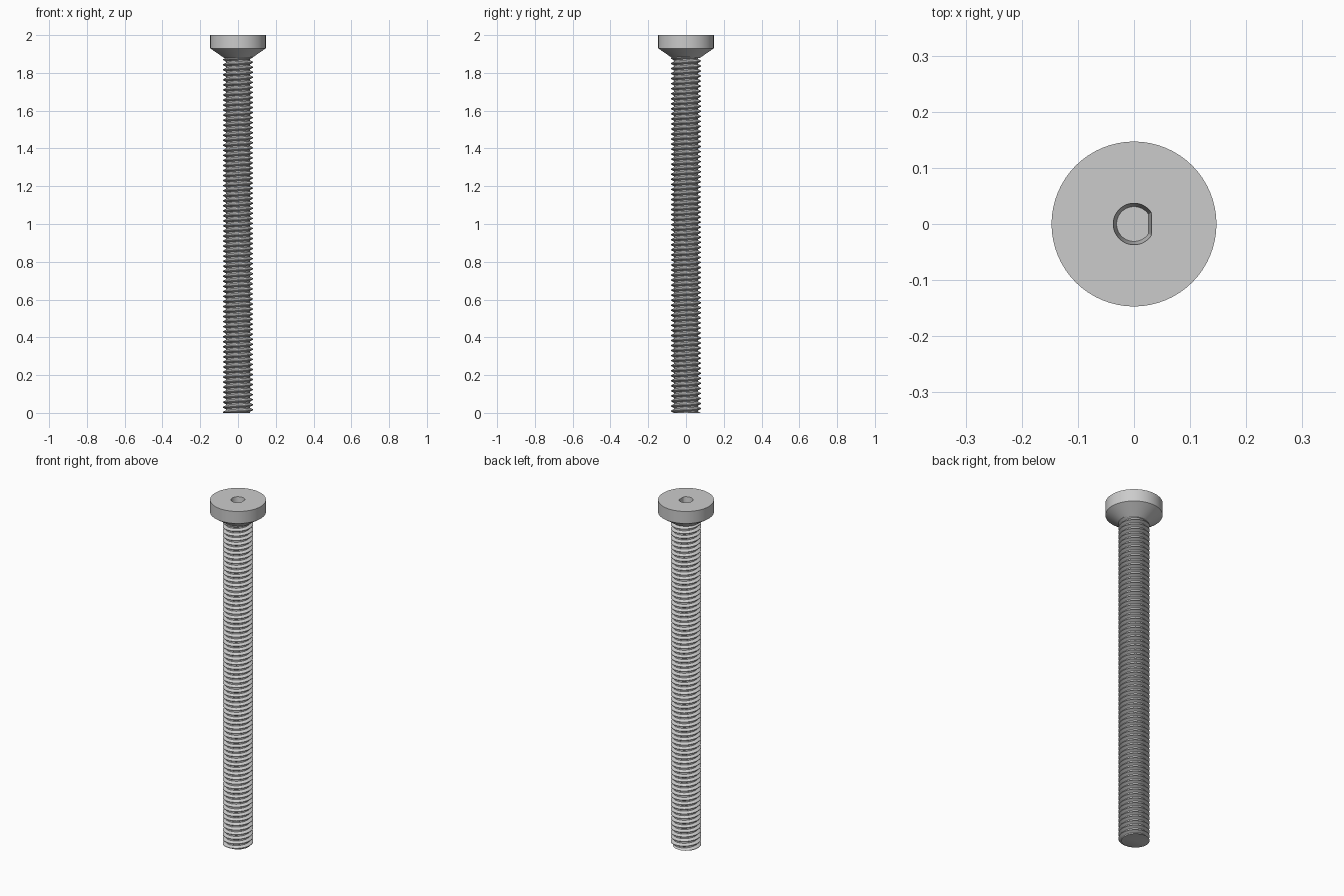
import bpy, bmesh, math

cube = bpy.data.objects.get("Cube")
if cube:
    bpy.data.objects.remove(cube, do_unlink=True)

steel = bpy.data.materials.new("grey_steel")
steel.use_nodes = True
GREY = (0.6, 0.6, 0.6, 1)
steel.diffuse_color = GREY
steel.node_tree.nodes["Principled BSDF"].inputs["Base Color"].default_value = GREY

SEG = 64
PITCH = 2 / 75
CREST, ROOT = 0.08, 0.064
SHAFT_TOP = 1.9


def finish(bm, name):
    """Turn a bmesh into a smooth object with sharp edges kept."""
    bmesh.ops.recalc_face_normals(bm, faces=bm.faces)
    mesh = bpy.data.meshes.new(name)
    bm.to_mesh(mesh)
    bm.free()
    mesh.materials.append(steel)
    obj = bpy.data.objects.new(name, mesh)
    bpy.context.collection.objects.link(obj)
    bpy.ops.object.select_all(action='DESELECT')
    obj.select_set(True)
    bpy.context.view_layer.objects.active = obj
    bpy.ops.object.shade_smooth_by_angle(angle=math.radians(30))
    return obj


def circle(radius, flat=None):
    """Points of a circle, cut straight at x = flat if given."""
    pts = []
    for i in range(SEG):
        a = math.tau * i / SEG
        x, y = radius * math.cos(a), radius * math.sin(a)
        if flat and x > flat:
            x, y = flat, y * math.sqrt(radius**2 - flat**2) / radius
            y = flat * math.tan(a)
        pts.append((x, y))
    return pts


def loft(bm, sections):
    """Skin a stack of (points, z) rings and cap both ends."""
    rings = [[bm.verts.new((x, y, z)) for x, y in pts] for pts, z in sections]
    for a, b in zip(rings, rings[1:]):
        for i in range(SEG):
            j = (i + 1) % SEG
            bm.faces.new((a[i], a[j], b[j], b[i]))
    bm.faces.new(rings[0])
    bm.faces.new(rings[-1])


# Head: conical underside, straight rim, flat top with a D-shaped tapered socket
bm = bmesh.new()
loft(bm, [(circle(0.075), 1.88), (circle(0.147), 1.93), (circle(0.147), 2.0),
          (circle(0.037, 0.031), 2.0), (circle(0.031, 0.026), 1.94)])
finish(bm, "screw_head")

# Shaft: one continuous right-handed helical thread
profile = [(0.0, ROOT), (0.25, ROOT), (0.56, CREST), (0.69, CREST)]
turns = math.ceil(SHAFT_TOP / PITCH) + 3
bm = bmesh.new()
columns = []
for i in range(SEG + 1):
    a = math.tau * i / SEG
    columns.append([
        bm.verts.new((r * math.cos(a), r * math.sin(a), (t - 2 + f + i / SEG) * PITCH))
        for t in range(turns) for f, r in profile])
for left, right in zip(columns, columns[1:]):
    for k in range(len(left) - 1):
        bm.faces.new((left[k], right[k], right[k + 1], left[k + 1]))
bmesh.ops.remove_doubles(bm, verts=bm.verts, dist=1e-5)

# Trim both ends flat and close them
for z, normal in ((0, (0, 0, -1)), (SHAFT_TOP, (0, 0, 1))):
    geom = bm.verts[:] + bm.edges[:] + bm.faces[:]
    cut = bmesh.ops.bisect_plane(bm, geom=geom, dist=1e-6, plane_co=(0, 0, z),
                                 plane_no=normal, clear_outer=True)
    rim = [e for e in cut["geom_cut"] if isinstance(e, bmesh.types.BMEdge)]
    bmesh.ops.edgeloop_fill(bm, edges=rim)
finish(bm, "threaded_shaft")
